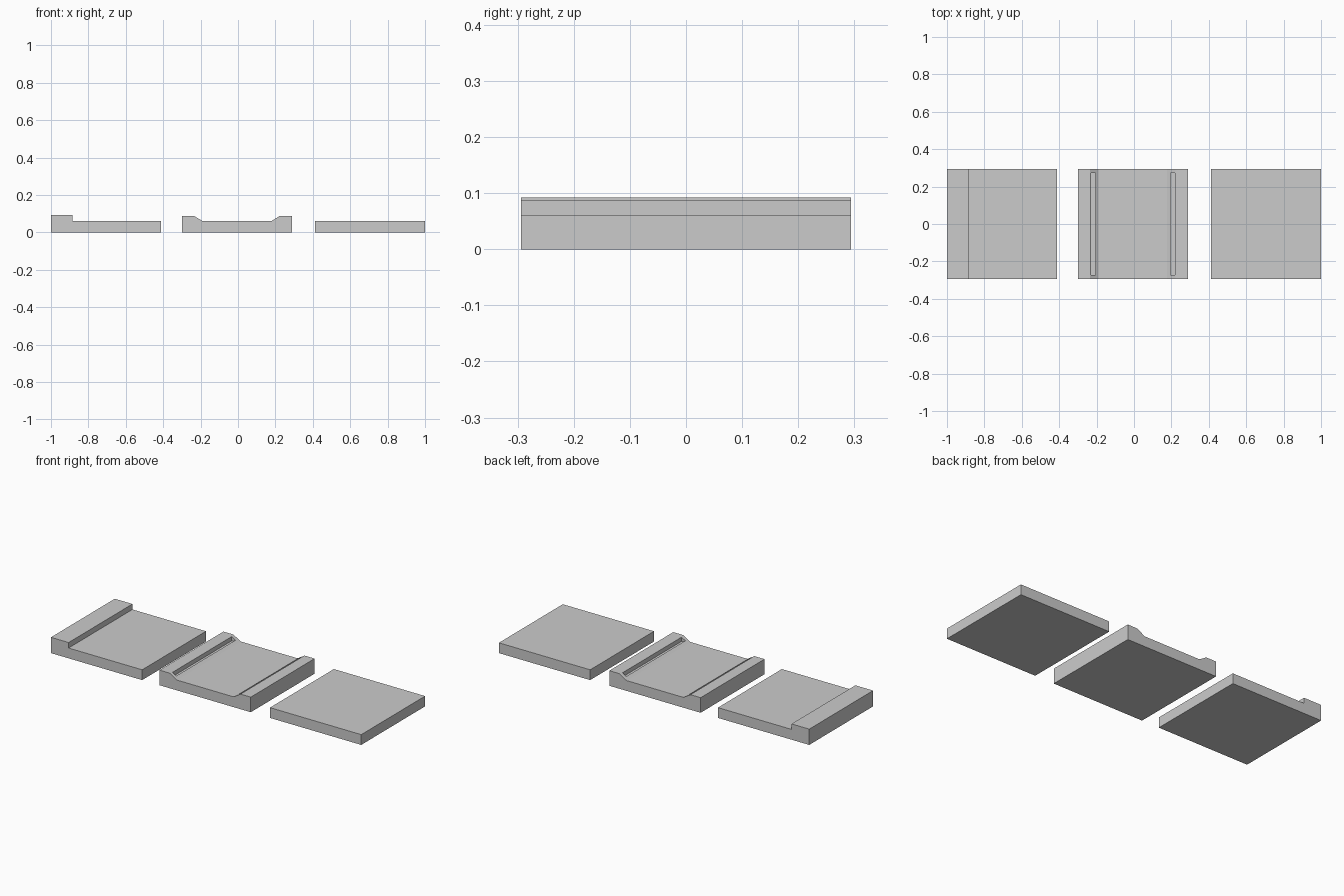
import bpy, bmesh

if "Cube" in bpy.data.objects:
    bpy.data.objects.remove(bpy.data.objects["Cube"])

HALF = 0.294   # half the side of each square tile
BASE = 0.06    # thickness of the flat slab


def extrude_profile(name, profile, x, half_y=HALF):
    """Closed x/z outline, pulled along y."""
    bm = bmesh.new()
    face = bm.faces.new([bm.verts.new((px, -half_y, pz)) for px, pz in profile])
    ext = bmesh.ops.extrude_face_region(bm, geom=[face])
    verts = [g for g in ext["geom"] if isinstance(g, bmesh.types.BMVert)]
    bmesh.ops.translate(bm, verts=verts, vec=(0, 2 * half_y, 0))
    bmesh.ops.recalc_face_normals(bm, faces=bm.faces)
    mesh = bpy.data.meshes.new(name)
    bm.to_mesh(mesh)
    bm.free()
    obj = bpy.data.objects.new(name, mesh)
    obj.location.x = x
    bpy.context.collection.objects.link(obj)
    return obj


# Edge tile with a square raised strip on its left side
extrude_profile("edge_tile", [
    (-HALF, 0), (HALF, 0), (HALF, BASE), (-0.18, BASE),
    (-0.18, 0.092), (-HALF, 0.092)], -0.706)

# Channel tile with a sloped kerb on both sides
right = [(HALF, 0), (HALF, 0.088), (0.229, 0.088), (0.183, BASE)]
left = [(-x, z) for x, z in reversed(right)]
MID = -0.006
channel = extrude_profile("channel_tile", right + left, MID)

# Long narrow slots sunk into the two slopes
for side, s in (("left", -1), ("right", 1)):
    slot = extrude_profile(side + "_slot_cutter", [
        (s * 0.201, 0.061), (s * 0.225, 0.061),
        (s * 0.225, 0.12), (s * 0.201, 0.12)], MID, 0.272)
    slot.hide_render = True
    slot.hide_viewport = True
    slot.display_type = 'WIRE'
    cut = channel.modifiers.new(side + "_slot", 'BOOLEAN')
    cut.operation = 'DIFFERENCE'
    cut.solver = 'EXACT'
    cut.object = slot

# Plain flat tile
extrude_profile("plain_tile", [
    (-HALF, 0), (HALF, 0), (HALF, BASE), (-HALF, BASE)], 0.706)
